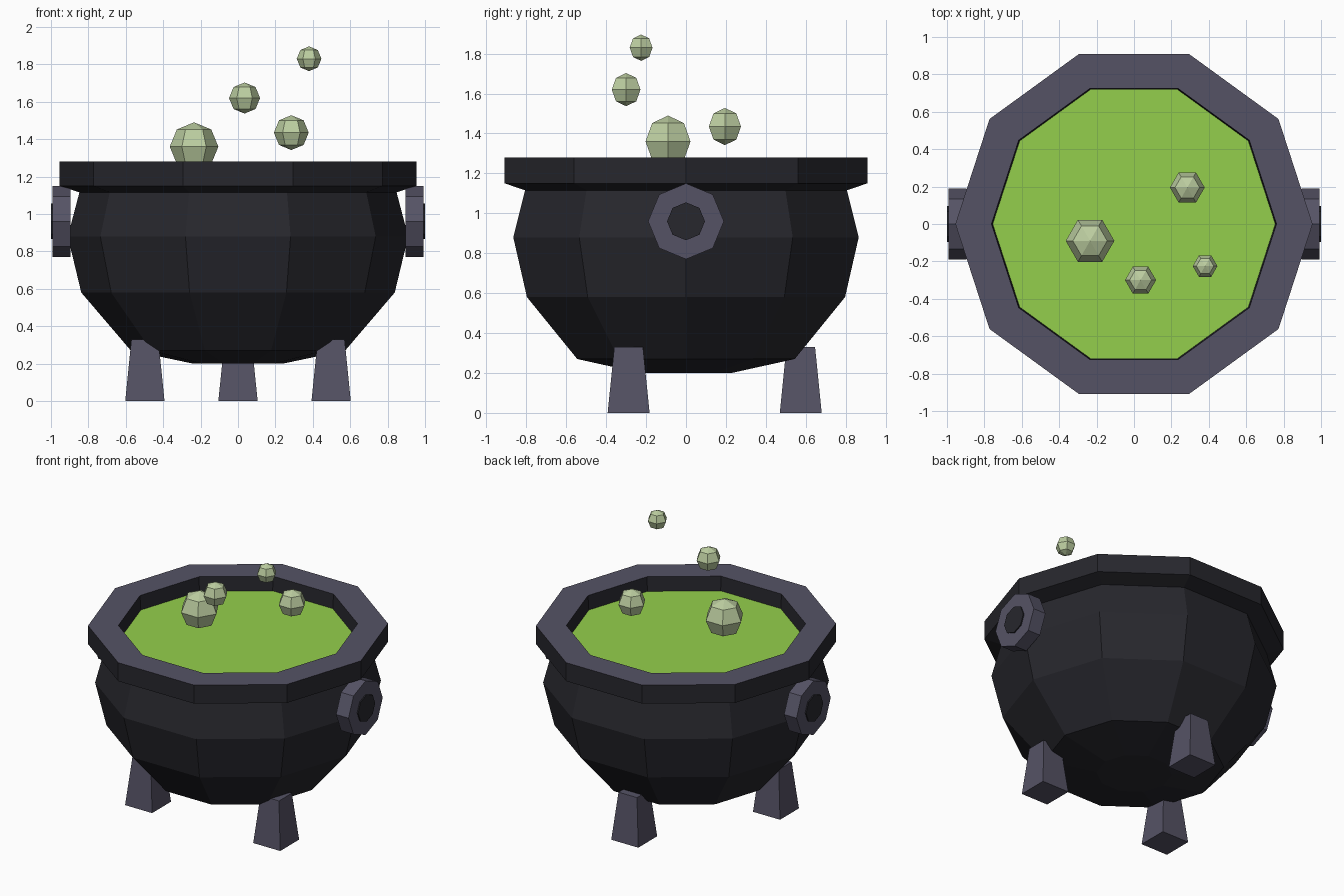
import bpy, bmesh
from math import sin, cos, pi, radians
from mathutils import Matrix, Vector

cube = bpy.data.objects.get("Cube")
if cube:
    bpy.data.objects.remove(cube, do_unlink=True)


def material(name, r, g, b):
    m = bpy.data.materials.new(name)
    m.use_nodes = True
    m.diffuse_color = (r, g, b, 1)
    m.node_tree.nodes["Principled BSDF"].inputs["Base Color"].default_value = (r, g, b, 1)
    return m


IRON = material("dark iron", 0.020, 0.020, 0.026)
GREY = material("purple grey", 0.091, 0.086, 0.130)
BREW = material("green brew", 0.296, 0.624, 0.072)
FOAM = material("pale green bubble", 0.50, 0.61, 0.35)


def finish(name, bm, *mats):
    mesh = bpy.data.meshes.new(name)
    bm.to_mesh(mesh)
    bm.free()
    for m in mats:
        mesh.materials.append(m)
    obj = bpy.data.objects.new(name, mesh)
    bpy.context.collection.objects.link(obj)
    return obj


def lathe(profile, sides):
    """Turn (radius, height) points, listed bottom to top, into a faceted solid."""
    bm = bmesh.new()
    rings = [[bm.verts.new((r * cos(2 * pi * i / sides), r * sin(2 * pi * i / sides), z))
              for i in range(sides)] for r, z in profile]
    for low, high in zip(rings, rings[1:]):
        for i in range(sides):
            j = (i + 1) % sides
            bm.faces.new((low[i], low[j], high[j], high[i]))
    bmesh.ops.remove_doubles(bm, verts=bm.verts, dist=1e-5)
    return bm


# Round-bellied pot
finish("pot_body", lathe([(0, 0.2), (0.24, 0.2), (0.573, 0.27), (0.838, 0.58),
                          (0.91, 0.88), (0.848, 1.115)], 10), IRON)

# Rim with a lighter flat top
rim = lathe([(0.846, 1.115), (0.955, 1.15), (0.955, 1.28), (0.762, 1.28), (0.75, 1.1)], 10)
rim.normal_update()
for f in rim.faces:
    f.material_index = int(f.normal.z > 0.9)
finish("rim", rim, IRON, GREY)

# Liquid surface
finish("liquid", lathe([(0.756, 1.18), (0, 1.18)], 10), BREW)

# Side handles: octagonal boss with a dark centre
for side, sign in (("left", 1), ("right", -1)):
    place = Matrix.Translation((0, 0, 0.96)) @ Matrix.Rotation(sign * pi / 2, 4, 'Y')
    for name, r, x0, x1, mat in (("handle", 0.19, 0.895, 0.992, GREY),
                                 ("handle_centre", 0.095, 0.95, 1.0, IRON)):
        bm = lathe([(0, x0), (r, x0), (r, x1), (0, x1)], 8)
        bm.transform(place)
        finish(f"{side}_{name}", bm, mat)

# Three tapered square legs
for name, angle in (("back_leg", 90), ("front_right_leg", 210), ("front_left_leg", 330)):
    a = radians(angle)
    bm = lathe([(0, 0), (0.1485, 0), (0.1015, 0.33), (0, 0.33)], 4)
    bm.transform(Matrix.Translation((0.575 * cos(a), 0.575 * sin(a), 0))
                 @ Matrix.Rotation(pi / 4, 4, 'Z'))
    finish(name, bm, GREY)

# Rising bubbles
BUBBLES = [(-0.235, -0.09, 1.36, 0.13), (0.035, -0.3, 1.62, 0.083),
           (0.285, 0.195, 1.435, 0.093), (0.38, -0.225, 1.83, 0.066)]
for n, (x, y, z, r) in enumerate(BUBBLES, 1):
    bm = lathe([(r * sin(k * pi / 4), -r * cos(k * pi / 4)) for k in range(5)], 6)
    bm.transform(Matrix.Translation((x, y, z)))
    finish(f"bubble_{n}", bm, FOAM)
